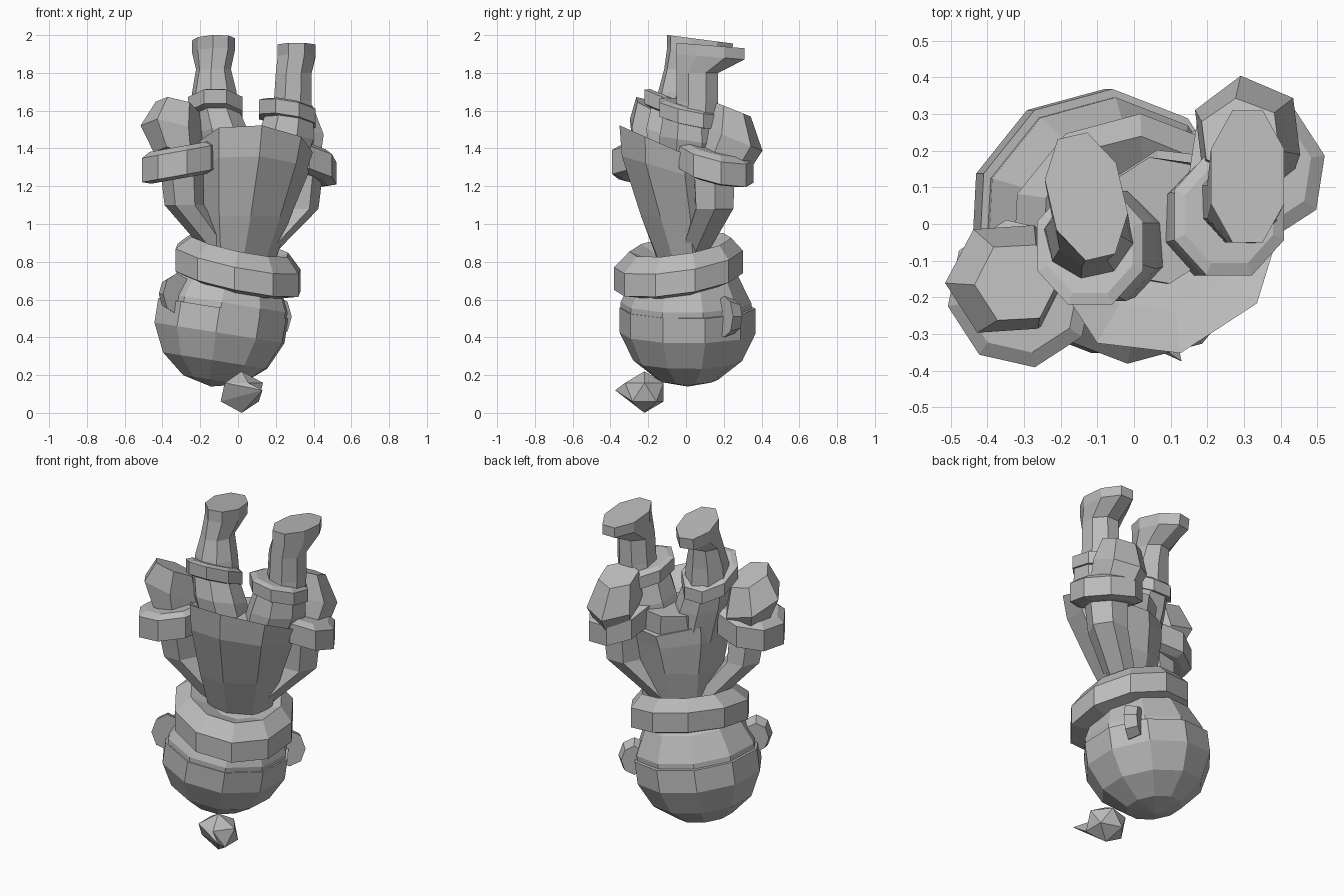
import bpy, bmesh, math
from mathutils import Matrix, Vector

if "Cube" in bpy.data.objects:
    bpy.data.objects.remove(bpy.data.objects["Cube"], do_unlink=True)

grey = bpy.data.materials.new("plain_grey")
grey.use_nodes = True
GREY = (0.5, 0.5, 0.5, 1)
grey.diffuse_color = GREY
grey.node_tree.nodes["Principled BSDF"].inputs["Base Color"].default_value = GREY

TURN = math.radians(33)                       # the figure is twisted in plan
FACE = Vector((-math.sin(TURN), math.cos(TURN), 0))


def finish(name, bm):
    bmesh.ops.recalc_face_normals(bm, faces=bm.faces[:])
    mesh = bpy.data.meshes.new(name)
    bm.to_mesh(mesh)
    bm.free()
    mesh.materials.append(grey)
    obj = bpy.data.objects.new(name, mesh)
    bpy.context.collection.objects.link(obj)
    return obj


def loft(name, stations, sides=8, turn=0.0, slope=(0, 0)):
    """Stations are (x, y, z, rx, ry[, slope_y]); rings are turned and lean by the slope."""
    bm = bmesh.new()
    rings = []
    grow = 1 / math.cos(math.pi / sides)
    spin = Matrix.Rotation(turn, 2)
    for x, y, z, rx, ry, *own in stations:
        sy = own[0] if own else slope[1]
        ring = []
        for i in range(sides):
            a = math.tau * (i + 0.5) / sides
            dx, dy = spin @ Vector((rx * grow * math.cos(a), ry * grow * math.sin(a)))
            ring.append(bm.verts.new((x + dx, y + dy, z + slope[0] * dx + sy * dy)))
        rings.append(ring)
    for low, high in zip(rings, rings[1:]):
        for i in range(sides):
            j = (i + 1) % sides
            bm.faces.new((low[i], low[j], high[j], high[i]))
    bm.faces.new(rings[0][::-1])
    bm.faces.new(rings[-1])
    return finish(name, bm)


def band(name, x, y, z, rx, ry, height, slope, sides=8, turn=0.0):
    """Chunky bevelled ring, used for the cuffs."""
    h = height / 2
    loft(name, [(x, y, z - h, rx * 0.75, ry * 0.75), (x, y, z - h * 0.8, rx, ry),
                (x, y, z + h * 0.7, rx, ry), (x, y, z + h, rx * 0.8, ry * 0.8)],
         sides, turn, slope)


# Head, with the cap as a slightly larger shell cut off in a rim
def ball(name, radius, shift=0.0, cut=False):
    bm = bmesh.new()
    bmesh.ops.create_uvsphere(bm, u_segments=10, v_segments=7, radius=radius)
    bmesh.ops.transform(bm, verts=bm.verts[:], matrix=Matrix.Rotation(TURN, 4, "Z"))
    if cut:
        geom = bm.verts[:] + bm.edges[:] + bm.faces[:]
        bmesh.ops.bisect_plane(bm, geom=geom, plane_co=(0, 0, 0.05),
                               plane_no=(0, 0, 1), clear_outer=True)
        bmesh.ops.holes_fill(bm, edges=[e for e in bm.edges if e.is_boundary])
    bmesh.ops.transform(bm, verts=bm.verts[:],
                        matrix=Matrix.Rotation(math.radians(9), 4, "Y"))
    bmesh.ops.translate(bm, verts=bm.verts[:], vec=Vector((-0.08, 0, 0.505)) + FACE * shift)
    finish(name, bm)


ball("head", 0.355)
ball("cap", 0.37, shift=0.01, cut=True)

# Ears
for name, pos in (("left_ear", (0.19, 0.23, 0.51)), ("right_ear", (-0.34, -0.195, 0.63))):
    bm = bmesh.new()
    bmesh.ops.create_cone(bm, cap_ends=True, segments=8, radius1=0.1, radius2=0.08,
                          depth=0.07)
    frame = FACE.to_track_quat("Z", "Y").to_matrix().to_4x4()
    bmesh.ops.transform(bm, verts=bm.verts[:],
                        matrix=Matrix.Translation(pos) @ frame @ Matrix.Diagonal((0.9, 1.1, 1, 1)))
    finish(name, bm)

# Bobble on the cap tip, drawn out to a point
bm = bmesh.new()
bmesh.ops.create_icosphere(bm, subdivisions=1, radius=1)
bmesh.ops.transform(bm, verts=bm.verts[:], matrix=Matrix.Translation((0.02, -0.22, 0.11))
                    @ Matrix.Diagonal((0.125, 0.12, 0.11, 1)))
tip = min(bm.verts, key=lambda v: v.co.y)
tip.co = (0.13, -0.375, 0.12)
finish("bobble", bm)

# Collar
loft("collar", [(0, -0.04, 0.66, 0.22, 0.22), (0, -0.04, 0.695, 0.325, 0.325),
                (0, -0.04, 0.815, 0.325, 0.325), (0.01, -0.03, 0.89, 0.25, 0.26),
                (0.02, -0.03, 0.83, 0.14, 0.14)], 10, TURN, (-0.2, 0.14))

# Coat with a slanted hem, and the seat inside it
loft("coat", [(0.03, -0.02, 0.80, 0.17, 0.1), (0.05, -0.04, 1.04, 0.225, 0.175),
              (0.08, -0.075, 1.28, 0.28, 0.24, -0.3), (0.095, -0.075, 1.4, 0.3, 0.25, -0.44),
              (0.09, -0.05, 1.35, 0.2, 0.17, -0.35)], 8, TURN)
loft("seat", [(0.07, 0, 1.24, 0.2, 0.15), (0.07, 0.01, 1.4, 0.17, 0.16)], 8, TURN)

# Legs and boots, soles upward
loft("right_leg", [(-0.03, -0.05, 1.25, 0.14, 0.14), (-0.08, -0.06, 1.46, 0.14, 0.15),
                   (-0.12, -0.05, 1.6, 0.12, 0.13)], slope=(0, -0.3))
loft("left_leg", [(0.19, 0, 1.25, 0.14, 0.14), (0.25, 0.02, 1.44, 0.15, 0.16),
                  (0.27, 0.02, 1.56, 0.13, 0.14)], slope=(0, -0.15))
loft("right_boot", [(-0.12, -0.04, 1.57, 0.12, 0.12), (-0.125, -0.03, 1.7, 0.11, 0.11),
                    (-0.13, -0.01, 1.82, 0.085, 0.1), (-0.13, 0.07, 1.91, 0.1, 0.165, -0.13),
                    (-0.13, 0.075, 1.978, 0.1, 0.17, -0.13)], 8, math.radians(13))
loft("left_boot", [(0.28, 0.05, 1.53, 0.11, 0.12), (0.29, 0.06, 1.65, 0.1, 0.11),
                   (0.295, 0.06, 1.8, 0.095, 0.11), (0.31, 0.13, 1.885, 0.1, 0.18, -0.08),
                   (0.31, 0.13, 1.945, 0.1, 0.18, -0.08)])
band("right_boot_cuff", -0.12, -0.06, 1.61, 0.145, 0.16, 0.1, (0, -0.42))
band("left_boot_cuff", 0.26, 0.025, 1.585, 0.15, 0.165, 0.1, (-0.16, -0.2))

# Arms, sleeve cuffs and mittens
loft("right_arm", [(-0.1, -0.06, 0.86, 0.07, 0.07), (-0.285, -0.15, 1.1, 0.09, 0.09),
                   (-0.3, -0.18, 1.32, 0.1, 0.1)], 6, TURN)
loft("left_arm", [(0.11, 0.04, 0.84, 0.07, 0.07), (0.315, 0.15, 1.08, 0.095, 0.1),
                  (0.33, 0.15, 1.3, 0.105, 0.11)], 6, TURN)
band("right_sleeve_cuff", -0.31, -0.19, 1.325, 0.185, 0.19, 0.17, (0.18, 0), 8, TURN)
band("left_sleeve_cuff", 0.335, 0.16, 1.32, 0.17, 0.19, 0.16, (-0.22, -0.24), 8, TURN)
loft("right_mitten", [(-0.32, -0.17, 1.35, 0.11, 0.11), (-0.35, -0.15, 1.48, 0.145, 0.14),
                      (-0.32, -0.16, 1.62, 0.1, 0.1)], 6, TURN, (-0.22, -0.4))
loft("left_mitten", [(0.32, 0.2, 1.34, 0.11, 0.12), (0.31, 0.25, 1.45, 0.135, 0.135),
                     (0.29, 0.24, 1.61, 0.1, 0.09)], 6, math.radians(7), (0, -0.4))
